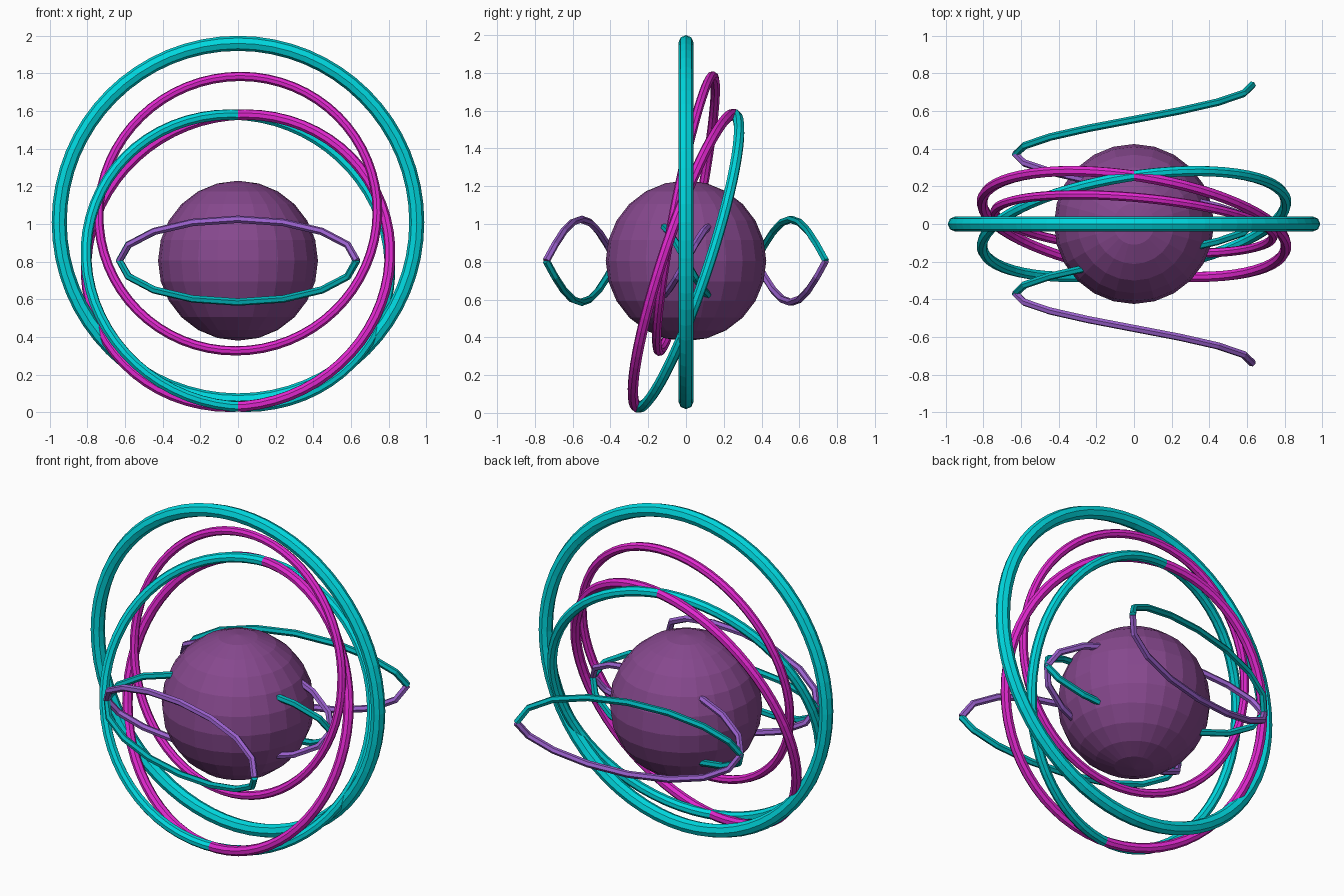
import bpy
from math import sin, cos, pi, radians

if "Cube" in bpy.data.objects:
    bpy.data.objects.remove(bpy.data.objects["Cube"])


def material(name, rgb):
    m = bpy.data.materials.new(name)
    m.diffuse_color = (*rgb, 1)
    m.use_nodes = True
    m.node_tree.nodes["Principled BSDF"].inputs["Base Color"].default_value = m.diffuse_color
    return m


CYAN = material("cyan", (0.0, 0.68, 0.73))
MAGENTA = material("magenta", (0.75, 0.02, 0.62))
TEAL = material("teal", (0.0, 0.45, 0.48))
VIOLET = material("violet", (0.33, 0.12, 0.62))
PLUM = material("plum", (0.24, 0.065, 0.27))
MID = 0.805


def ring(name, z, major, minor, lean, yaw, mat):
    # upright ring, top leaning towards +y, then turned about z
    bpy.ops.mesh.primitive_torus_add(
        major_segments=64, minor_segments=8, major_radius=major, minor_radius=minor,
        location=(0, 0, z), rotation=(radians(90 - lean), 0, radians(yaw)))
    ob = bpy.context.object
    ob.name = name
    ob.data.materials.append(mat)


def helix(name, side, mat):
    # flattened two-turn coil running along the y axis
    steps = 32
    curve = bpy.data.curves.new(name, 'CURVE')
    curve.dimensions = '3D'
    curve.bevel_depth = 0.02
    curve.bevel_resolution = 1
    curve.use_fill_caps = True
    spline = curve.splines.new('POLY')
    spline.points.add(steps)
    for i, p in enumerate(spline.points):
        t = -2 * pi + 4 * pi * i / steps
        p.co = (0.63 * cos(t), 0.37 * t / pi, MID + side * 0.22 * sin(t), 1)
    ob = bpy.data.objects.new(name, curve)
    bpy.context.collection.objects.link(ob)
    # convert to a flat-shaded mesh
    bpy.ops.object.select_all(action='DESELECT')
    ob.select_set(True)
    bpy.context.view_layer.objects.active = ob
    bpy.ops.object.convert(target='MESH')
    ob = bpy.context.object
    ob.name = name
    ob.data.materials.clear()
    ob.data.materials.append(mat)
    for f in ob.data.polygons:
        f.use_smooth = False
        f.material_index = 0


# central core
bpy.ops.mesh.primitive_uv_sphere_add(segments=24, ring_count=12, radius=0.425,
                                     location=(0, 0, MID))
core = bpy.context.object
core.name = "core_sphere"
core.data.materials.append(PLUM)

# orbit rings
ring("outer_ring", 1.01, 0.95, 0.04, 0, 0, CYAN)
ring("inner_ring", 1.055, 0.743, 0.025, 11, -5, MAGENTA)
ring("crossed_ring_right", MID, 0.817, 0.029, 18.1, -9, MAGENTA)
ring("crossed_ring_left", MID, 0.817, 0.029, 18.1, 9, CYAN)

# double helix strands
helix("helix_strand_a", 1, VIOLET)
helix("helix_strand_b", -1, TEAL)
